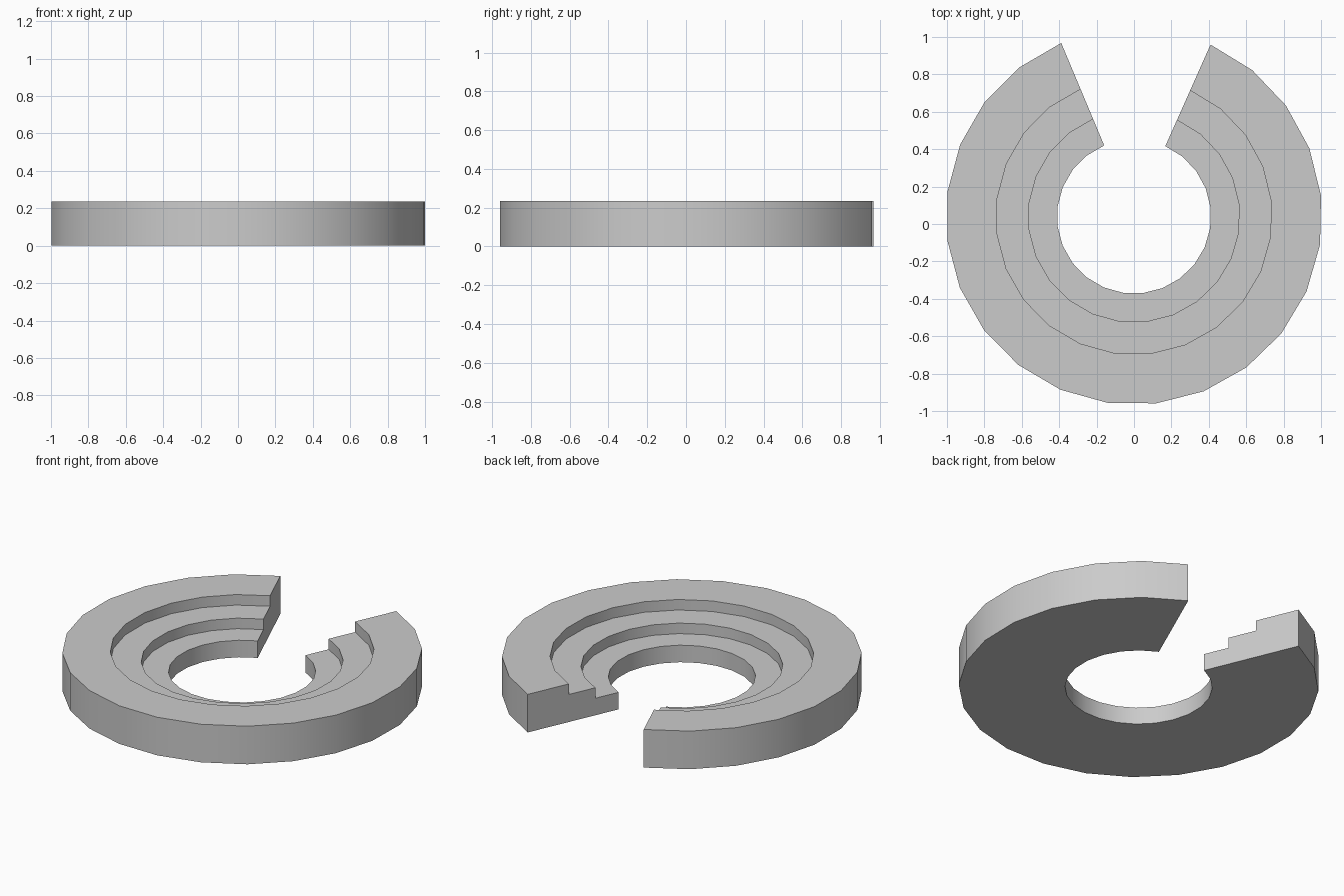
import bpy, bmesh
from math import cos, sin, radians

if "Cube" in bpy.data.objects:
    bpy.data.objects.remove(bpy.data.objects["Cube"])

SEGMENTS = 21
START, END = radians(112.75), radians(426.0)   # open gap faces the back (+y)
CENTRE_Y = 0.04

# Stepped cross-section as (radius, height), three tiers rising outward
PROFILE = [(0.412, 0), (1.006, 0), (1.006, 0.235), (0.738, 0.235),
           (0.738, 0.17), (0.565, 0.17), (0.565, 0.105), (0.412, 0.105)]


def sweep_ring(name, profile):
    """Sweep a closed profile around z through a partial turn, with end caps."""
    bm = bmesh.new()
    rings = []
    for i in range(SEGMENTS + 1):
        a = START + (END - START) * i / SEGMENTS
        rings.append([bm.verts.new((r * cos(a), CENTRE_Y + r * sin(a), z))
                      for r, z in profile])
    n = len(profile)
    for p, q in zip(rings, rings[1:]):
        for j in range(n):
            k = (j + 1) % n
            bm.faces.new((p[j], p[k], q[k], q[j]))
    bm.faces.new(rings[0])
    bm.faces.new(rings[-1][::-1])
    bmesh.ops.recalc_face_normals(bm, faces=bm.faces)
    mesh = bpy.data.meshes.new(name)
    bm.to_mesh(mesh)
    bm.free()
    obj = bpy.data.objects.new(name, mesh)
    bpy.context.collection.objects.link(obj)
    return obj


# Stepped open ring, curved walls smooth and step edges sharp
ring = sweep_ring("stepped_ring", PROFILE)
bpy.context.view_layer.objects.active = ring
ring.select_set(True)
bpy.ops.object.shade_smooth_by_angle(angle=radians(30))
